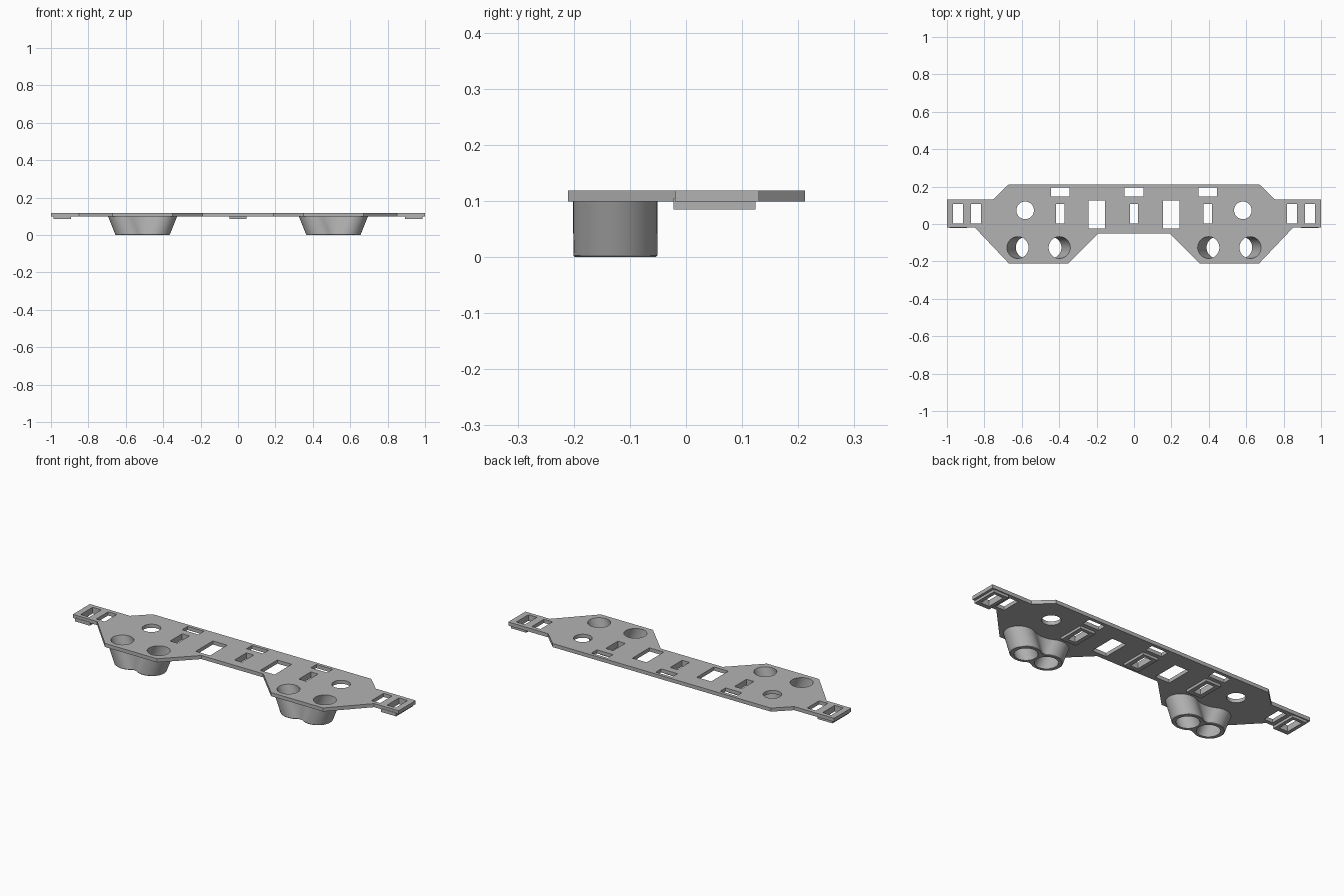
import bpy, bmesh
from math import sin, cos, pi, atan2, sqrt

if "Cube" in bpy.data.objects:
    bpy.data.objects.remove(bpy.data.objects["Cube"])

BOTTOM, TOP = 0.099, 0.119      # plate underside and top
POD_X, POD_Y = 0.51, -0.126     # centre of each double tube
LEAN = 0.4                      # sideways lean of the tubes
STRETCH = 1.08                  # leaning tubes are wider in x

grey = bpy.data.materials.new("plain grey")
grey.use_nodes = True
grey.diffuse_color = (0.45, 0.45, 0.45, 1)
grey.node_tree.nodes["Principled BSDF"].inputs["Base Color"].default_value = (0.45, 0.45, 0.45, 1)


def loft(bm, rings):
    """Skin a stack of counter-clockwise rings and cap both ends."""
    loops = [[bm.verts.new(p) for p in ring] for ring in rings]
    for a, b in zip(loops, loops[1:]):
        for i in range(len(a)):
            j = (i + 1) % len(a)
            bm.faces.new((a[i], a[j], b[j], b[i]))
    bm.faces.new(loops[0][::-1])
    bm.faces.new(loops[-1])


def prism(bm, outline, z0, z1):
    loft(bm, [[(x, y, z) for x, y in outline] for z in (z0, z1)])


def box(bm, x, y, w, h, z0, z1):
    prism(bm, [(x - w / 2, y - h / 2), (x + w / 2, y - h / 2),
               (x + w / 2, y + h / 2), (x - w / 2, y + h / 2)], z0, z1)


def circle(x, y, rx, ry, n=48):
    return [(x + rx * cos(2 * pi * i / n), y + ry * sin(2 * pi * i / n)) for i in range(n)]


def make(name, bm):
    mesh = bpy.data.meshes.new(name)
    bm.to_mesh(mesh)
    bm.free()
    mesh.materials.append(grey)
    ob = bpy.data.objects.new(name, mesh)
    bpy.context.collection.objects.link(ob)
    return ob


def spread(z):
    return 0.064 + LEAN * z


def arc(cx, cy, r, a0, a1, n):
    return [(cx + r * cos(a0 + (a1 - a0) * i / n), cy + r * sin(a0 + (a1 - a0) * i / n))
            for i in range(n)]


def pod_ring(px, z, r):
    """Two circles joined by concave fillets that widen upward."""
    d = spread(z) / STRETCH
    f = 0.025 + 0.9 * z
    h = sqrt((r + f) ** 2 - d * d)
    a = atan2(h, -d)
    b = atan2(h, d)
    pts = arc(d, 0, r, -a, a, 32) + arc(0, h, f, -b, b - pi, 12)
    pts += arc(-d, 0, r, pi - a, pi + a, 32) + arc(0, -h, f, pi - b, b, 12)
    return [(px + x * STRETCH, POD_Y + y, z) for x, y in pts]


# Plate: half outline, mirrored
half = [(0.19, -0.05), (0.35, -0.21), (0.67, -0.21), (0.85, -0.02),
        (1.0, -0.02), (1.0, 0.13), (0.755, 0.13), (0.67, 0.212)]
bm = bmesh.new()
prism(bm, half + [(-x, y) for x, y in reversed(half)], BOTTOM, TOP)
parts = [make("mounting_plate", bm)]

# Double tube housings under the plate
for side, px in (("left", POD_X), ("right", -POD_X)):
    bm = bmesh.new()
    loft(bm, [pod_ring(px, z, r) for z, r in
              ((0, 0.0725), (0.003, 0.075), (0.03, 0.075), (0.055, 0.075),
               (0.08, 0.075), (0.104, 0.075))])
    parts.append(make(side + "_tube_housing", bm))

# Raised collars under the slots
collar_xs = (-0.94, -0.395, 0, 0.395, 0.94)
for i, x in enumerate(collar_xs):
    bm = bmesh.new()
    box(bm, x, 0.051, 0.092, 0.146, 0.085, 0.104)
    parts.append(make(f"slot_collar_{i + 1}", bm))

# Cutter holding every opening
bm = bmesh.new()
for x in collar_xs:
    box(bm, x, 0.054, 0.053 if abs(x) > 0.5 else 0.045, 0.105, 0.05, 0.2)
for x in (-0.395, 0, 0.395):
    box(bm, x, 0.17, 0.1, 0.048, 0.05, 0.2)
for s in (-1, 1):
    box(bm, s * 0.845, 0.054, 0.053, 0.105, 0.05, 0.2)
    box(bm, s * 0.198, 0.05, 0.088, 0.15, 0.05, 0.2)
    prism(bm, circle(s * 0.582, 0.073, 0.047, 0.047), 0.05, 0.2)
    for t in (-1, 1):
        loft(bm, [[(x, y, z) for x, y in circle(s * POD_X + t * spread(z), POD_Y, 0.058, 0.058)]
                  for z in (-0.005, 0.14)])
cutter = make("opening_cutter", bm)
cutter.hide_render = True

# Cut the openings, then shade
for ob in parts:
    mod = ob.modifiers.new("openings", "BOOLEAN")
    mod.operation = "DIFFERENCE"
    mod.solver = "EXACT"
    mod.object = cutter
bpy.ops.object.select_all(action="DESELECT")
for ob in parts:
    ob.select_set(True)
bpy.context.view_layer.objects.active = parts[0]
bpy.ops.object.convert(target="MESH")
bpy.ops.object.shade_smooth_by_angle(angle=0.5)
bpy.data.objects.remove(cutter)
